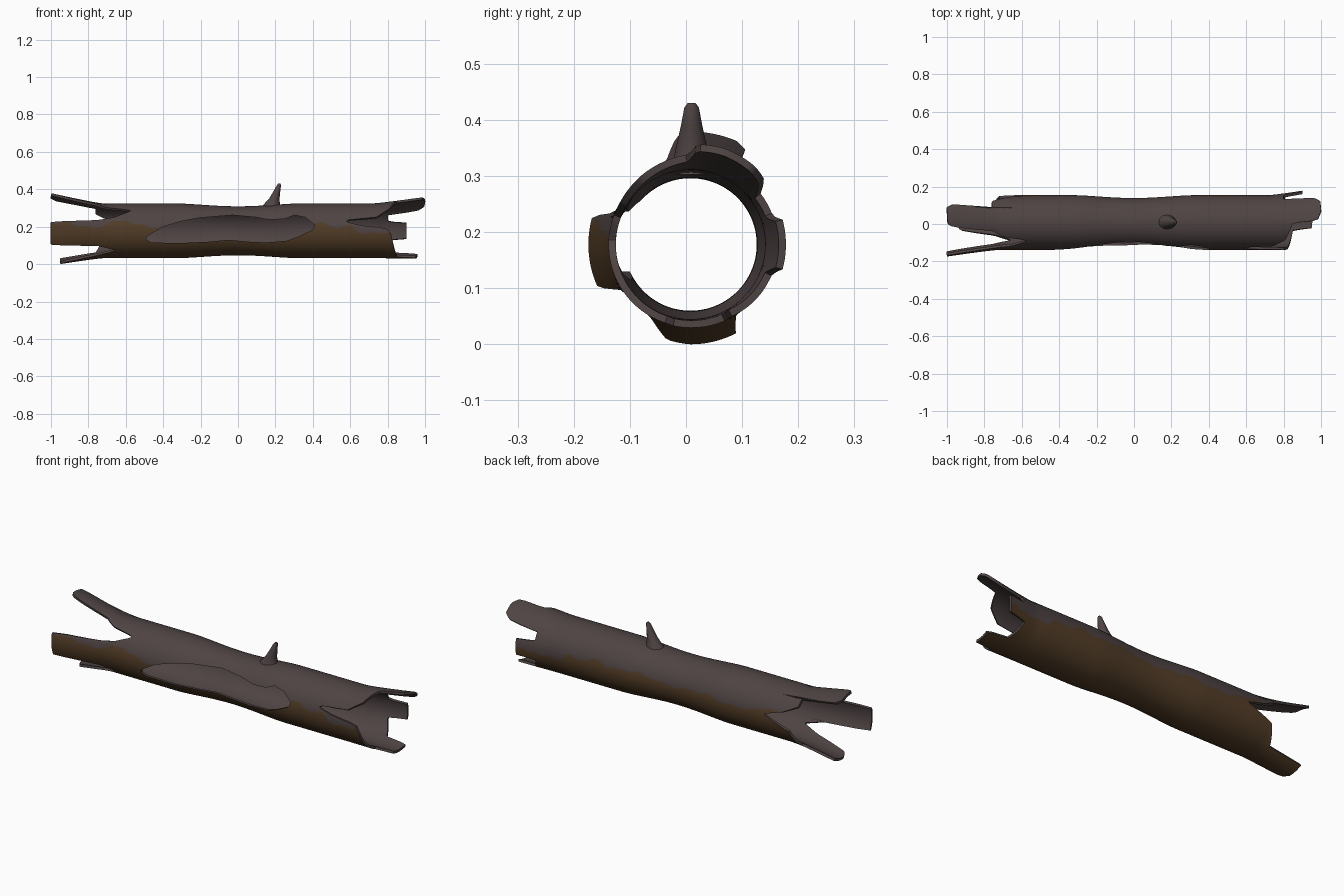
import bpy, bmesh, math
from mathutils import Vector

if "Cube" in bpy.data.objects:
    bpy.data.objects.remove(bpy.data.objects["Cube"])

CY, CZ = 0.008, 0.178          # axis of the trunk


def material(name, rgb):
    m = bpy.data.materials.new(name)
    m.diffuse_color = (*rgb, 1)
    m.use_nodes = True
    m.node_tree.nodes["Principled BSDF"].inputs["Base Color"].default_value = m.diffuse_color
    return m


brown = material("brown_underside", (0.085, 0.046, 0.020))
grey = material("grey_bark", (0.078, 0.057, 0.057))


def interp(pts, t):
    """Piecewise linear lookup."""
    if t <= pts[0][0]:
        return pts[0][1]
    for (a, va), (b, vb) in zip(pts, pts[1:]):
        if t <= b:
            return va + (vb - va) * (t - a) / (b - a)
    return pts[-1][1]


# Broken ends: x against angle (0 = back, 90 = top, 180 = front, 270 = bottom)
LEFT = [(0, -.62), (8, -.57), (22, -.68), (40, -.76), (57, -.76), (60, -.97), (66, -1), (92, -.995),
        (97, -.97), (107, -.76), (122, -.70), (131, -.57), (137, -.59), (150, -.66),
        (158, -.76), (164, -1), (205, -1), (208, -.90), (213, -.75), (226, -.65),
        (242, -.75), (256, -.93), (270, -.95), (297, -.95), (302, -.76), (345, -.72), (360, -.62)]
RIGHT = [(0, .90), (15, .90), (19, .80), (36, .80), (41, .96), (50, .995), (70, 1), (86, .98),
         (91, .85), (128, .81), (150, .74), (157, .57), (162, .59), (168, .65), (175, .80),
         (190, .82), (253, .85), (258, .95), (296, .96), (300, .84), (335, .80), (341, .80),
         (344, .90), (360, .90)]
# How far each splinter bends outwards at its tip
FLARE_L = [(0, .015), (50, .04), (60, .056), (105, .056), (130, .03), (160, .036), (208, .036),
           (240, .04), (300, .04), (360, .015)]
FLARE_R = [(0, .04), (18, .04), (40, .035), (90, .036), (130, .015), (180, 0), (300, .004), (342, .04), (360, .04)]
# Top of the brown area along the trunk, as height
BROWN = [(-1, .215), (-.9, .222), (-.82, .20), (-.76, .195), (-.68, .222), (-.6, .235), (-.54, .21),
         (-.47, .20), (-.4, .19), (-.2, .21), (0, .19), (.2, .215), (.36, .20), (.43, .224),
         (.53, .195), (.6, .205), (.65, .172), (.75, .16), (.8, .175), (1, .17)]


def radius(x, a):
    r = .146 - .015 * max(0, math.cos(min(abs(x) / .32, 1) * math.pi / 2)) ** 1.5
    t = max(0, abs(x) - .72) / .28
    return r + interp(FLARE_L if x < 0 else FLARE_R, a) * t ** 1.15


# Trunk: hollow tube whose end columns stretch to the broken outline
def columns(a):
    l, r = interp(LEFT, a), interp(RIGHT, a)
    xs = [l + (-.55 - l) * i / 24 for i in range(24)]
    xs += [-.55 + 1.1 * i / 90 for i in range(90)]
    return xs + [.55 + (r - .55) * i / 24 for i in range(25)]


N = 120
bm = bmesh.new()
rows = []
for i in range(N):
    a = 360 * i / N
    c, s = math.cos(math.radians(a)), math.sin(math.radians(a))
    rows.append([bm.verts.new((x, CY + radius(x, a) * c, CZ + radius(x, a) * s)) for x in columns(a)])
for i in range(N):
    p, q = rows[i], rows[(i + 1) % N]
    for j in range(len(p) - 1):
        f = bm.faces.new((p[j], q[j], q[j + 1], p[j + 1]))
        m = f.calc_center_median()
        limit = interp(BROWN, m.x) + .006 * math.sin(45 * m.x)
        f.material_index = 0 if m.z < limit else 1
bmesh.ops.recalc_face_normals(bm, faces=bm.faces)
me = bpy.data.meshes.new("hollow_trunk")
bm.normal_update()
mid = min(bm.faces, key=lambda f: (f.calc_center_median() - Vector((0, CY, 1))).length)
if mid.normal.z < 0:
    bmesh.ops.reverse_faces(bm, faces=bm.faces)
bm.to_mesh(me)
bm.free()
trunk = bpy.data.objects.new("hollow_trunk", me)
bpy.context.collection.objects.link(trunk)
for m in (brown, grey, grey):
    me.materials.append(m)
wall = trunk.modifiers.new("wall", 'SOLIDIFY')
wall.thickness, wall.offset = .013, -1
wall.material_offset = wall.material_offset_rim = 1

# Opening in the front side, cut with an extruded outline
HOLE = [(-.49, .145), (-.46, .165), (-.4, .2), (-.3, .23), (-.2, .248), (-.03, .262), (.1, .25),
        (.17, .237), (.25, .242), (.3, .262), (.36, .25), (.41, .21), (.4, .185), (.33, .15),
        (.26, .125), (.15, .115), (.05, .12), (-.05, .13), (-.15, .12), (-.3, .113), (-.46, .115),
        (-.49, .13)]
bm = bmesh.new()
face = bm.faces.new([bm.verts.new((x, -.4, z)) for x, z in HOLE])
ext = bmesh.ops.extrude_face_region(bm, geom=[face])
for v in ext["geom"]:
    if isinstance(v, bmesh.types.BMVert):
        v.co.y = 0
bmesh.ops.recalc_face_normals(bm, faces=bm.faces)
for f in bm.faces:
    f.material_index = 1
cme = bpy.data.meshes.new("opening_cutter")
bm.to_mesh(cme)
bm.free()
for m in (brown, grey):
    cme.materials.append(m)
cutter = bpy.data.objects.new("opening_cutter", cme)
bpy.context.collection.objects.link(cutter)
cutter.hide_render = True
cut = trunk.modifiers.new("opening", 'BOOLEAN')
cut.object, cut.operation, cut.solver = cutter, 'DIFFERENCE', 'EXACT'
bpy.context.view_layer.objects.active = trunk
trunk.select_set(True)
for name in ("wall", "opening"):
    bpy.ops.object.modifier_apply(modifier=name)
bpy.data.objects.remove(cutter)

# Branch stub: leaning tapered rings with a rounded tip (x, z, radius x, radius y)
RINGS = [(.178, .303, .055, .042), (.182, .322, .042, .034), (.194, .35, .028, .028),
         (.208, .39, .018, .019), (.219, .422, .011, .013), (.221, .43, .006, .007)]
bm = bmesh.new()
loops = []
for x, z, rx, ry in RINGS:
    loops.append([bm.verts.new((x + rx * math.cos(k * math.pi / 6), .01 + ry * math.sin(k * math.pi / 6),
                                z)) for k in range(12)])
for p, q in zip(loops, loops[1:]):
    for k in range(12):
        bm.faces.new((p[k], p[(k + 1) % 12], q[(k + 1) % 12], q[k]))
bm.faces.new(loops[-1])
bme = bpy.data.meshes.new("branch_stub")
bm.to_mesh(bme)
bm.free()
bme.materials.append(grey)
stub = bpy.data.objects.new("branch_stub", bme)
bpy.context.collection.objects.link(stub)
stub.select_set(True)
bpy.ops.object.shade_smooth_by_angle(angle=math.radians(40))
